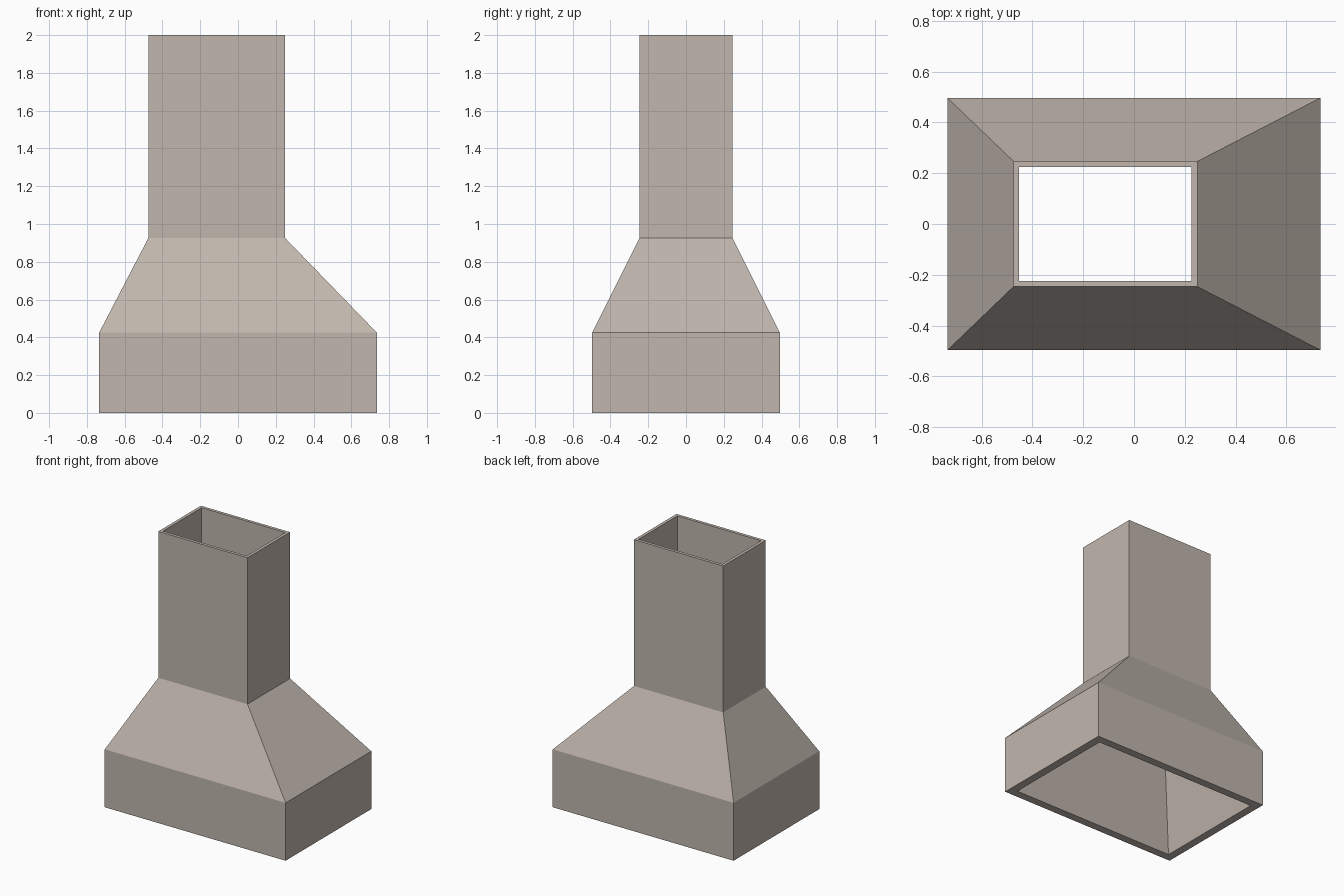
import bpy
import bmesh

cube = bpy.data.objects.get("Cube")
if cube:
    bpy.data.objects.remove(cube, do_unlink=True)

# Warm grey plaster
plaster = bpy.data.materials.new("warm grey plaster")
plaster.use_nodes = True
colour = (0.53, 0.47, 0.42, 1)
plaster.diffuse_color = colour
plaster.node_tree.nodes["Principled BSDF"].inputs["Base Color"].default_value = colour

BASE_TOP, SHAFT_FOOT, HEIGHT = 0.425, 0.925, 2.0
HOOD = (-0.735, 0.735, -0.497, 0.497)
SHAFT = (-0.475, 0.25, -0.247, 0.247)


def inset(rect, wall):
    x0, x1, y0, y1 = rect
    return (x0 + wall, x1 - wall, y0 + wall, y1 - wall)


def ring(bm, rect, z):
    x0, x1, y0, y1 = rect
    return [bm.verts.new((x, y, z))
            for x, y in ((x0, y0), (x1, y0), (x1, y1), (x0, y1))]


# Closed loop of rectangular sections: up the outside, down the flue inside
sections = [
    (HOOD, 0),
    (HOOD, BASE_TOP),
    (SHAFT, SHAFT_FOOT),
    (SHAFT, HEIGHT),
    (inset(SHAFT, 0.0225), HEIGHT),
    (inset(SHAFT, 0.0225), SHAFT_FOOT),
    (inset(HOOD, 0.06), 0),
]
bm = bmesh.new()
rings = [ring(bm, rect, z) for rect, z in sections]
for lower, upper in zip(rings, rings[1:] + rings[:1]):
    for i in range(4):
        j = (i + 1) % 4
        bm.faces.new((lower[i], lower[j], upper[j], upper[i]))
bmesh.ops.recalc_face_normals(bm, faces=bm.faces)

mesh = bpy.data.meshes.new("chimney_hood")
bm.to_mesh(mesh)
bm.free()
mesh.materials.append(plaster)
hood = bpy.data.objects.new("chimney_hood", mesh)
bpy.context.collection.objects.link(hood)
